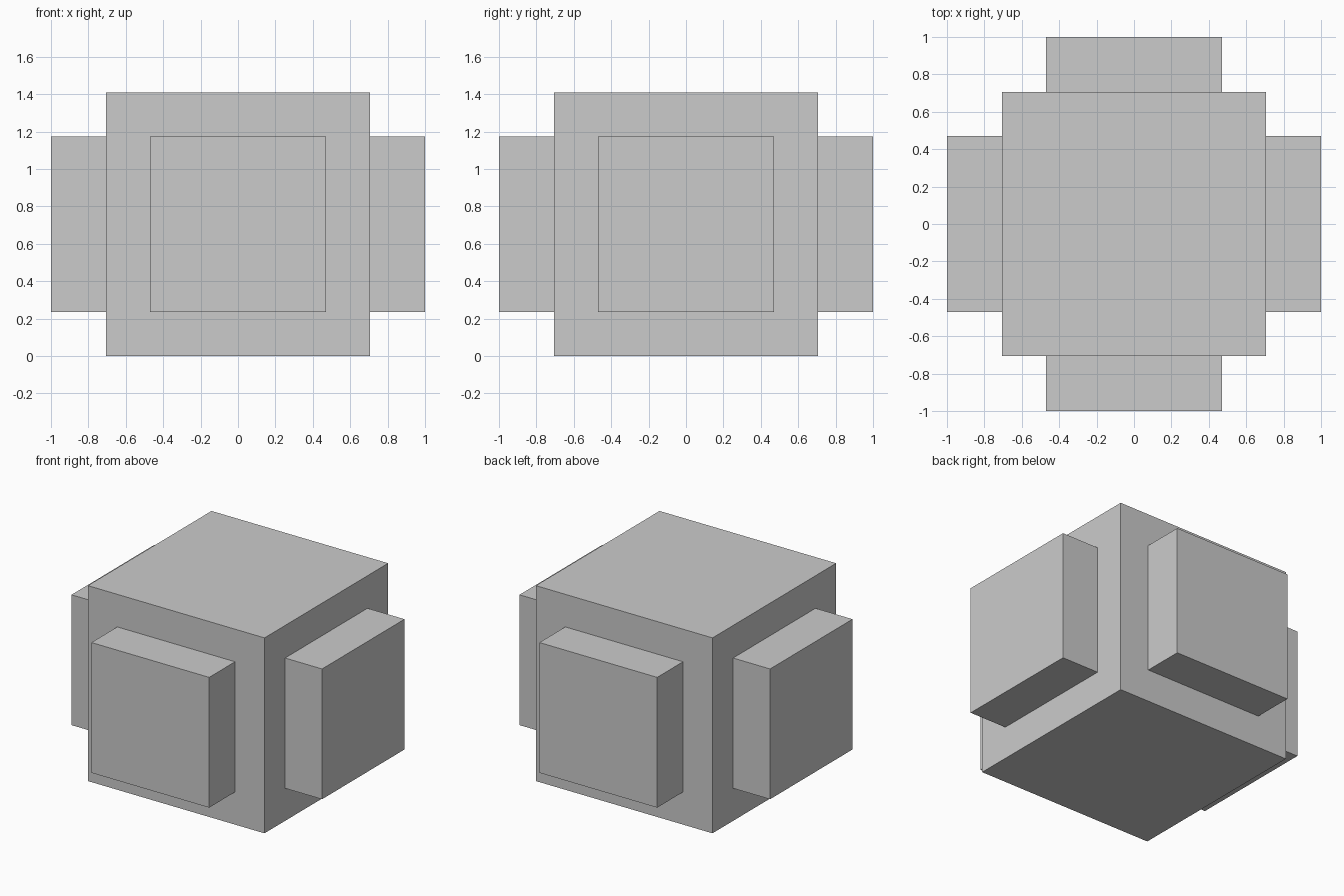
import bpy, bmesh
from mathutils import Matrix

if "Cube" in bpy.data.objects:
    bpy.data.objects.remove(bpy.data.objects["Cube"])

HALF = 0.705      # half size of the central cube
BORDER = 0.235    # margin around each side block
DEPTH = 0.295     # how far each side block sticks out

bm = bmesh.new()

# Central cube standing on the floor
bmesh.ops.create_cube(bm, size=2 * HALF, matrix=Matrix.Translation((0, 0, HALF)))
bm.normal_update()

# Inset the four upright faces and push each one outwards as a square block
sides = [f for f in bm.faces if abs(f.normal.z) < 0.5]
bmesh.ops.inset_individual(bm, faces=sides, thickness=BORDER, depth=0, use_even_offset=True)
blocks = bmesh.ops.extrude_discrete_faces(bm, faces=sides)["faces"]
bm.normal_update()
for f in blocks:
    bmesh.ops.translate(bm, verts=f.verts, vec=f.normal * DEPTH)
bmesh.ops.recalc_face_normals(bm, faces=bm.faces)

mesh = bpy.data.meshes.new("cube_with_side_blocks")
bm.to_mesh(mesh)
bm.free()
obj = bpy.data.objects.new("cube_with_side_blocks", mesh)
bpy.context.collection.objects.link(obj)
